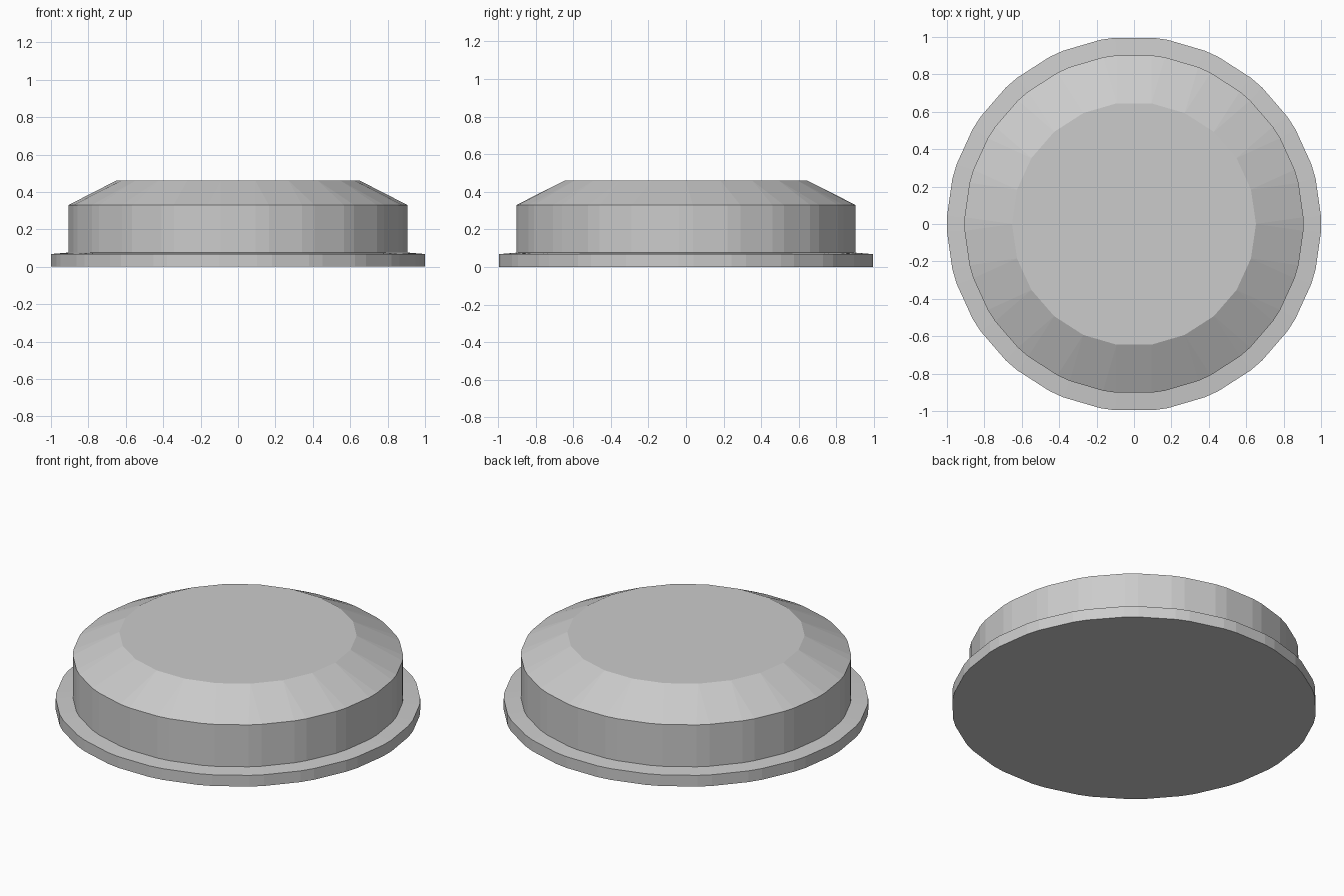
import bpy, bmesh, math

if "Cube" in bpy.data.objects:
    bpy.data.objects.remove(bpy.data.objects["Cube"])

SIDES = 22
STEP = 2 * math.pi / SIDES
CUT = math.radians(2.3)   # half angle of each cut corner


def cut_ring(bm, r, z):
    """22-sided ring whose corners are each cut into a narrow facet."""
    rr = r / math.cos(CUT)
    return [bm.verts.new((rr * math.cos(k * STEP + s * CUT),
                          rr * math.sin(k * STEP + s * CUT), z))
            for k in range(SIDES) for s in (-1, 1)]


def bridge(bm, low, high):
    n = len(low)
    for i in range(n):
        j = (i + 1) % n
        bm.faces.new((low[i], low[j], high[j], high[i]))


bm = bmesh.new()

# Flange and body wall
profile = [(1.0, 0.0), (1.0, 0.068), (0.906, 0.076), (0.906, 0.33)]
rings = [cut_ring(bm, r, z) for r, z in profile]
bm.faces.new(rings[0][::-1])
for low, high in zip(rings, rings[1:]):
    bridge(bm, low, high)

# Sloped shoulder narrowing to a plain 22-sided top
rim = rings[-1]
top = [bm.verts.new((0.652 * math.cos(k * STEP), 0.652 * math.sin(k * STEP), 0.46))
       for k in range(SIDES)]
for k in range(SIDES):
    n = (k + 1) % SIDES
    a, b, c = rim[2 * k], rim[2 * k + 1], rim[2 * n]
    bm.faces.new((a, b, top[k]))
    bm.faces.new((b, c, top[n], top[k]))
bm.faces.new(top)

bmesh.ops.recalc_face_normals(bm, faces=bm.faces)
mesh = bpy.data.meshes.new("flanged_cap")
bm.to_mesh(mesh)
bm.free()
bpy.context.collection.objects.link(bpy.data.objects.new("flanged_cap", mesh))
